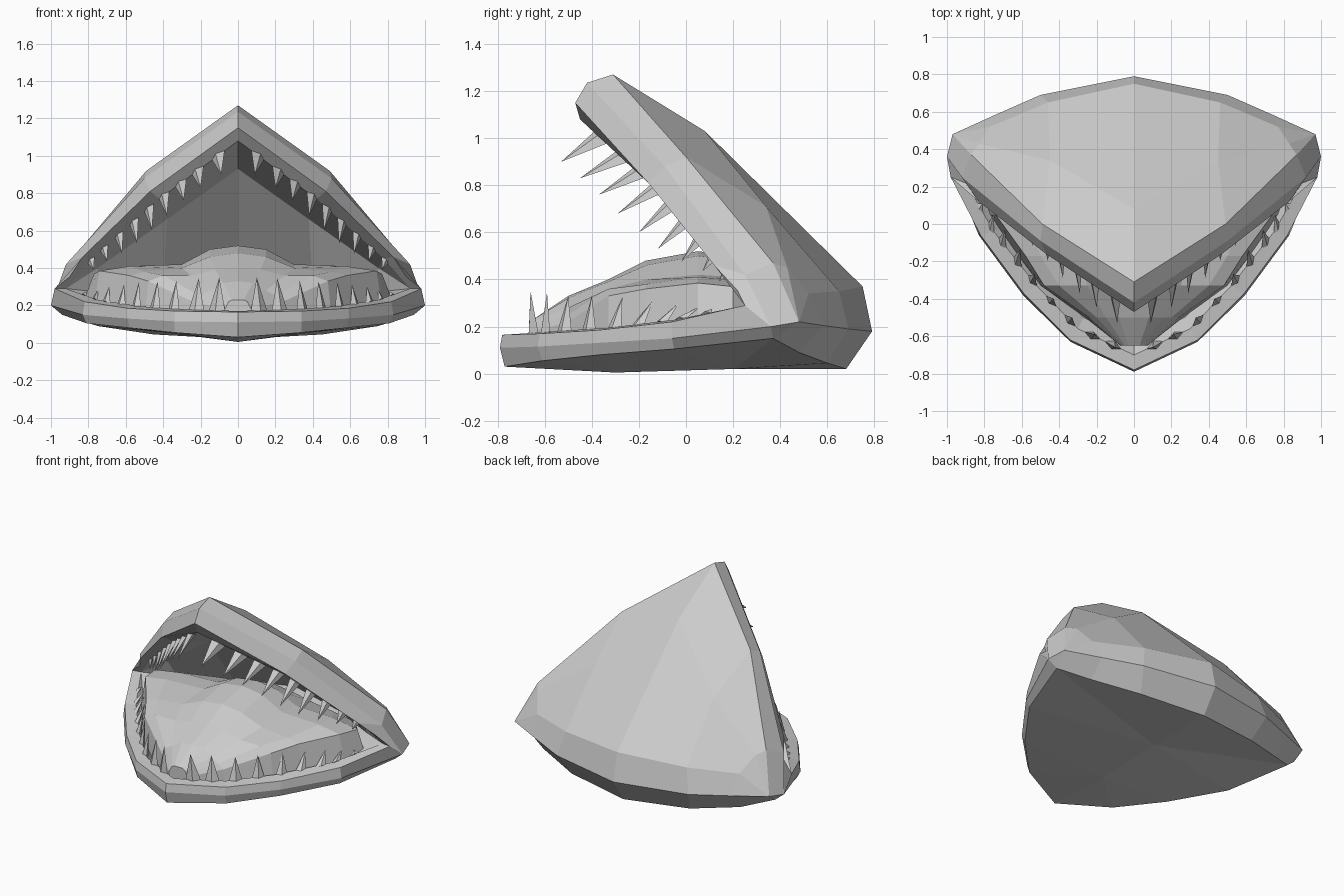
import bpy, bmesh
from mathutils import Vector as V

if "Cube" in bpy.data.objects:
    bpy.data.objects.remove(bpy.data.objects["Cube"])


class Half:
    """Collects faces for x >= 0, then mirrors them across x = 0."""
    def __init__(self, name):
        self.name, self.bm, self.cache = name, bmesh.new(), {}

    def vert(self, p):
        k = tuple(round(c, 4) for c in p)
        if k not in self.cache:
            self.cache[k] = self.bm.verts.new(k)
        return self.cache[k]

    def face(self, *pts):
        vs = []
        for p in pts:
            v = self.vert(p)
            if v not in vs:
                vs.append(v)
        if len(vs) > 2 and not self.bm.faces.get(vs):
            self.bm.faces.new(vs)

    def loft(self, rows):
        for r, s in zip(rows, rows[1:]):
            for i in range(len(r) - 1):
                self.face(r[i], r[i + 1], s[i + 1], s[i])

    def finish(self):
        bm = self.bm
        bmesh.ops.mirror(bm, geom=bm.verts[:] + bm.edges[:] + bm.faces[:],
                         axis='X', merge_dist=0.0005)
        bmesh.ops.remove_doubles(bm, verts=bm.verts[:], dist=0.0005)
        bmesh.ops.recalc_face_normals(bm, faces=bm.faces[:])
        me = bpy.data.meshes.new(self.name)
        bm.to_mesh(me)
        bm.free()
        ob = bpy.data.objects.new(self.name, me)
        bpy.context.collection.objects.link(ob)
        return ob


# key points where the jaws meet
hinge, side, rear, under = (.98, .25, .29), (1, .36, .2), (.97, .48, .22), (.94, .37, .15)
inner = (.92, .26, .29)

# upper jaw rows, from the inner lip over the top to the bottom rear
up_in = [(0, -.45, 1.08), (.42, -.1, .77), (.78, .17, .45), inner]
up_front = [(0, -.47, 1.15), (.47, -.16, .81), (.83, .12, .46), hinge]
up_mid = [(0, -.42, 1.235), (.5, -.09, .88), (.92, .25, .42), side]
up_top = [(0, -.31, 1.27), (.49, 0, .92), (.87, .37, .47), rear]
crown = [(0, .08, 1.03), (.45, .34, .71), (.83, .43, .45), rear]
back = [(0, .75, .37), (.46, .65, .35), (.77, .52, .34), rear]
band = [(0, .79, .18), (.5, .69, .19), (.75, .58, .205), rear]
base = [(0, .68, .02), (.45, .6, .045), (.75, .48, .09), under]

# lower jaw rows, from the inner lip to the underside
lo_in = [(0, -.70, .17), (.3, -.56, .18), (.52, -.33, .195), (.75, -.04, .23), inner]
lo_top = [(0, -.78, .165), (.34, -.62, .17), (.59, -.37, .185), (.82, -.06, .22), hinge]
lo_mid = [(0, -.79, .11), (.34, -.63, .115), (.59, -.385, .13), (.83, -.06, .15), side]
lo_low = [(0, -.77, .03), (.34, -.61, .055), (.58, -.37, .08), (.81, -.05, .105), under]
keel1, keel2 = (0, -.3, .005), (0, .2, .02)

head = Half("jaws_outer_shell")
head.loft([up_in, up_front, up_mid, up_top, crown, back, band, base])
head.loft([lo_in, lo_top, lo_mid, lo_low])
head.face(side, rear, under)
# underside
head.face(lo_low[0], lo_low[1], keel1)
head.face(lo_low[1], lo_low[2], keel1)
head.face(lo_low[2], lo_low[3], keel2, keel1)
head.face(lo_low[3], under, keel2)
head.face(under, base[2], base[1], base[0], keel2)
# mouth lining
roof = [(0, .03, .93), (.38, .22, .66), (.75, .3, .4), inner]
throat = [(0, .62, .3), (.4, .52, .28), (.72, .37, .27), inner]
floor = [(0, -.64, .1), (.27, -.5, .11), (.48, -.3, .13), (.7, -.02, .17), inner]
head.loft([up_in, roof, throat])
head.loft([lo_in, floor])
head.loft([floor[:4], throat])
head.face(floor[3], inner, throat[2])
head.finish()

# tongue with side gums, lofted front to back
stations = [
    (-.65, [0, .03, .05, .06, .07, .07], [.23, .23, .22, .2, .18, .11]),
    (-.50, [0, .08, .15, .20, .24, .26], [.33, .32, .28, .25, .22, .12]),
    (-.33, [0, .12, .25, .40, .48, .50], [.40, .39, .36, .36, .33, .14]),
    (-.17, [0, .15, .30, .50, .58, .62], [.48, .46, .40, .38, .36, .17]),
    (.05, [0, .15, .30, .58, .74, .77], [.52, .50, .42, .41, .385, .2]),
    (.20, [0, .15, .30, .58, .77, .82], [.50, .48, .41, .40, .37, .24]),
    (.40, [0, .15, .30, .45, .58, .62], [.40, .38, .35, .33, .31, .28]),
]
tongue = Half("tongue")
rows = [[(x, y, z) for x, z in zip(xs, zs)] for y, xs, zs in stations]
tongue.loft(rows)
tongue.face(*rows[0], (0, -.65, .11))
tongue.finish()


def on_line(line, x):
    """Point and direction on a polyline at the given x."""
    for a, b in zip(line, line[1:]):
        if x <= b[0]:
            break
    a, b = V(a), V(b)
    return a.lerp(b, (x - a.x) / (b.x - a.x)), (b - a).normalized()


def tooth(part, line, x, tip, width):
    """Thin four-sided spike rooted on the lip."""
    root, along = on_line(line, x)
    tip = V(tip)
    out = along.cross(tip - root).normalized() * width * .45
    root = root - (tip - root) * .1
    ring = [root + along * width, root + out, root - along * width, root - out]
    for i in range(4):
        part.face(ring[i], ring[(i + 1) % 4], tip)
    part.face(*ring)


# upper teeth
upper = Half("upper_teeth")
for x, y, z in [(.09, -.53, .9), (.2, -.45, .83), (.29, -.37, .76), (.38, -.29, .68),
                (.46, -.2, .6), (.54, -.12, .53), (.62, -.02, .475), (.70, .07, .435),
                (.77, .14, .39)]:
    tooth(upper, up_in, x + .015, (x, y, z), .058 - .035 * x)
upper.finish()

# lower teeth
lower = Half("lower_teeth")
for x, y, z in [(.1, -.66, .35), (.21, -.59, .345), (.33, -.5, .33), (.43, -.4, .33),
                (.53, -.27, .325), (.61, -.14, .31), (.69, -.03, .30), (.75, .06, .285),
                (.81, .11, .275)]:
    tooth(lower, lo_in, x + .012, (x, y, z), .055 - .03 * x)
lower.finish()
